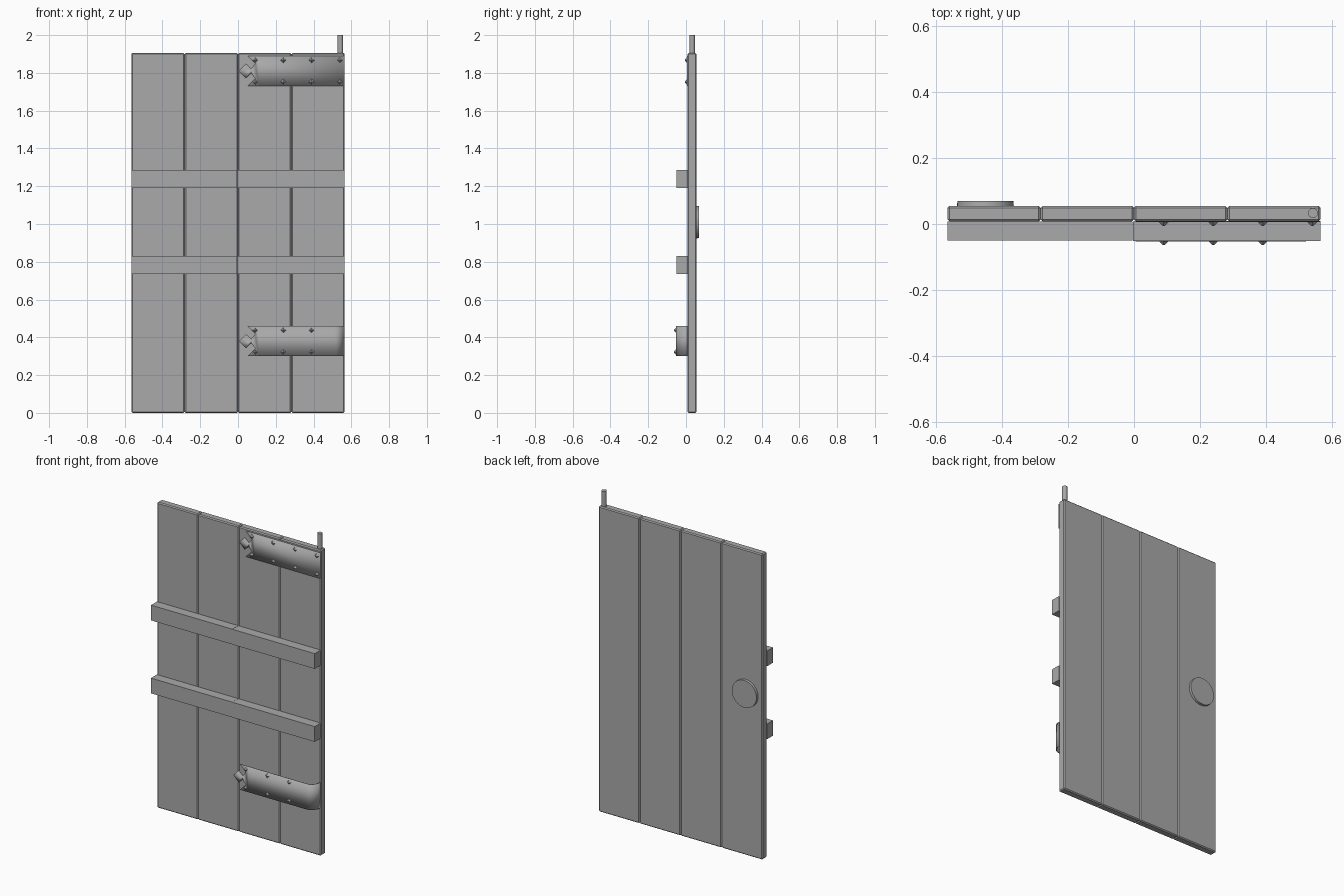
import bpy, bmesh, math

cube = bpy.data.objects.get("Cube")
if cube:
    bpy.data.objects.remove(cube, do_unlink=True)

HALF_W, HEIGHT = 0.565, 1.905
FRONT, BACK = 0.008, 0.055

grey = bpy.data.materials.new("plain grey")
grey.use_nodes = True
colour = (0.4, 0.4, 0.4, 1)
grey.diffuse_color = colour
grey.node_tree.nodes["Principled BSDF"].inputs["Base Color"].default_value = colour


def add_object(name, bm):
    bmesh.ops.recalc_face_normals(bm, faces=bm.faces)
    mesh = bpy.data.meshes.new(name)
    bm.to_mesh(mesh)
    bm.free()
    mesh.materials.append(grey)
    obj = bpy.data.objects.new(name, mesh)
    bpy.context.collection.objects.link(obj)
    return obj


def smooth(obj, angle=40):
    bpy.ops.object.select_all(action='DESELECT')
    obj.select_set(True)
    bpy.context.view_layer.objects.active = obj
    bpy.ops.object.shade_smooth_by_angle(angle=math.radians(angle))


def box(name, low, high, bevel):
    bm = bmesh.new()
    bmesh.ops.create_cube(bm, size=1)
    for v in bm.verts:
        v.co = [(a + b) / 2 + c * (b - a) for a, b, c in zip(low, high, v.co)]
    if bevel:
        bmesh.ops.bevel(bm, geom=bm.edges[:], offset=bevel, segments=1,
                        affect='EDGES')
    return add_object(name, bm)


def cylinder(name, centre, r1, r2, depth, sides, along_y=False):
    bm = bmesh.new()
    bmesh.ops.create_cone(bm, cap_ends=True, segments=sides,
                          radius1=r1, radius2=r2, depth=depth)
    for v in bm.verts:
        x, y, z = v.co
        if along_y:
            x, y, z = x, z, -y
        v.co = (x + centre[0], y + centre[1], z + centre[2])
    return add_object(name, bm)


def strap(name, path, centre_z, thickness):
    """Strap swept along an (x, y) path, with a notched pointed tip."""
    bm = bmesh.new()
    half = 0.08
    rows = [[bm.verts.new((x, y, centre_z + s * half)) for s in (1, -1)]
            for x, y in path]
    for (a, b), (c, d) in zip(rows, rows[1:]):
        bm.faces.new((a, b, d, c))
    y = path[0][1]
    edge = [(0.05, half), (0.092, 0.038), (0.07, 0.012), (0.042, 0.037)]
    outline = edge + [(0.005, 0)] + [(x, -z) for x, z in reversed(edge)]
    tip = [bm.verts.new((x, y, centre_z + z)) for x, z in outline]
    bm.faces.new([rows[0][0]] + tip + [rows[0][1]])
    obj = add_object(name, bm)
    mod = obj.modifiers.new("thickness", 'SOLIDIFY')
    mod.thickness = thickness
    mod.offset = 0
    smooth(obj)
    return obj


def rivets(name, columns, y, centre_z):
    for i, x in enumerate(columns):
        for side, s in (("upper", 1), ("lower", -1)):
            cylinder(f"{name}_rivet_{side}_{i + 1}",
                     (x, y - 0.005, centre_z + s * 0.058),
                     0.003, 0.015, 0.012, 4, along_y=True)


# Four chamfered planks
plank_w = HALF_W / 2
for i in range(4):
    x = -HALF_W + i * plank_w
    box(f"plank_{i + 1}", (x, FRONT, 0), (x + plank_w, BACK, HEIGHT), 0.006)

# Two cross beams, each in two halves
for label, z in (("lower", 0.735), ("upper", 1.19)):
    box(f"{label}_beam_right", (-HALF_W, -0.05, z), (-0.004, FRONT, z + 0.095), 0)
    box(f"{label}_beam_left", (-0.003, -0.051, z), (HALF_W, FRONT, z + 0.095), 0)

# Upper strap, lying almost flush with the planks
columns = [0.09, 0.24, 0.39, 0.54]
strap("upper_strap", [(0.11, 0.0075), (HALF_W, 0.0075)], 1.81, 0.002)
rivets("upper_strap", columns, 0.005, 1.81)

# Lower strap, standing off the door and curling back to its edge
curl = [(0.513 + 0.05 * math.sin(a), FRONT - 0.06 * math.cos(a))
        for a in (math.radians(d) for d in range(0, 91, 15))]
strap("lower_strap", [(0.11, -0.052)] + curl, 0.38, 0.003)
rivets("lower_strap", columns[:3], -0.053, 0.38)

# Hinge pin on the top edge
smooth(cylinder("hinge_pin", (0.542, 0.033, 1.945), 0.015, 0.015, 0.11, 16))

# Round plate on the back
smooth(cylinder("back_disc", (-0.45, 0.061, 1.01), 0.086, 0.085, 0.018, 32,
                along_y=True))
